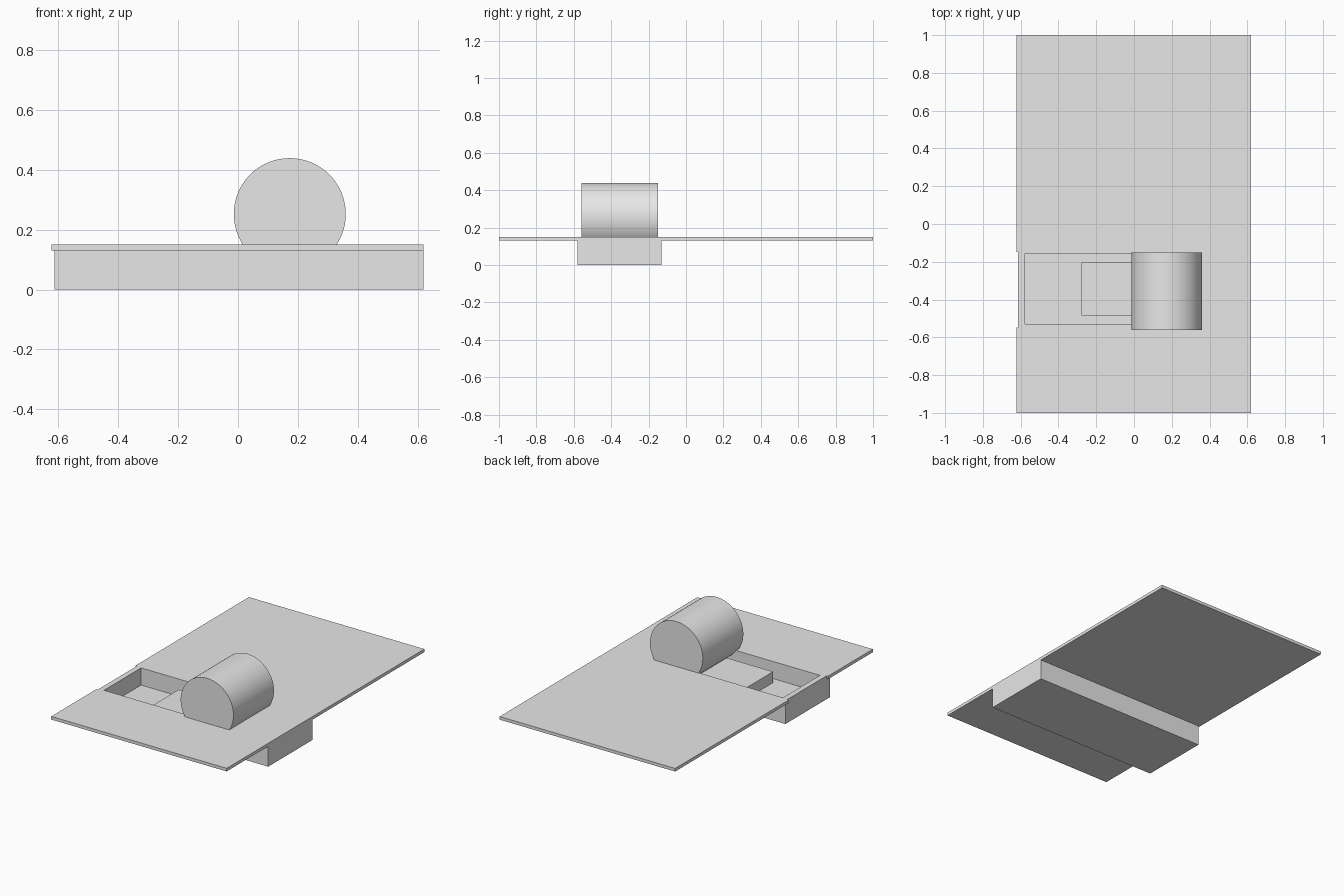
import bpy
import math
from mathutils import Matrix

cube = bpy.data.objects.get("Cube")
if cube:
    bpy.data.objects.remove(cube, do_unlink=True)

# One plain grey for everything
grey = bpy.data.materials.new("plain grey")
grey.use_nodes = True
colour = (0.8, 0.8, 0.8, 1.0)
grey.diffuse_color = colour
grey.node_tree.nodes["Principled BSDF"].inputs["Base Color"].default_value = colour


def box(name, xs, ys, zs):
    """Box between the given limits on each axis."""
    bpy.ops.mesh.primitive_cube_add(size=1)
    ob = bpy.context.object
    ob.name = name
    spans = (xs, ys, zs)
    centre = [(a + b) / 2 for a, b in spans]
    size = [b - a for a, b in spans]
    ob.data.transform(Matrix.Translation(centre) @ Matrix.Diagonal((*size, 1)))
    ob.data.materials.append(grey)
    return ob


def cut(ob, cutter):
    mod = ob.modifiers.new("cut", "BOOLEAN")
    mod.operation = "DIFFERENCE"
    mod.solver = "EXACT"
    mod.object = cutter
    bpy.context.view_layer.objects.active = ob
    bpy.ops.object.modifier_apply(modifier=mod.name)


LEFT, RIGHT = -0.623, 0.62
TRAY_END = -0.613
PLATE_BASE, PLATE_TOP = 0.13, 0.15
FLOOR = 0.04

# Thin top plate and the channel-shaped tray beneath it
plate = box("top_plate", (LEFT, RIGHT), (-1, 1), (PLATE_BASE, PLATE_TOP))
tray = box("tray", (TRAY_END, RIGHT), (-0.58, -0.13), (0, PLATE_BASE))

# Shallow edge notch and open pocket running under the roller
notch = box("notch_cutter", (-0.7, TRAY_END), (-0.547, -0.147), (0, 0.3))
pocket = box("pocket_cutter", (-0.578, 0.3), (-0.53, -0.155), (FLOOR, 0.3))
for cutter in (notch, pocket):
    cutter.hide_render = True
cut(plate, notch)
cut(plate, pocket)
cut(tray, pocket)
for cutter in (notch, pocket):
    bpy.data.objects.remove(cutter, do_unlink=True)

# Raised block in the pocket
box("pocket_block", (-0.277, 0.28), (-0.485, -0.204), (FLOOR, 0.11))

# Roller lying across the pocket
bpy.ops.mesh.primitive_cylinder_add(
    vertices=96, radius=0.187, depth=0.41,
    location=(0.173, -0.355, 0.252), rotation=(math.pi / 2, 0, 0))
roller = bpy.context.object
roller.name = "roller"
roller.data.materials.append(grey)
bpy.ops.object.shade_smooth_by_angle(angle=math.radians(30))
